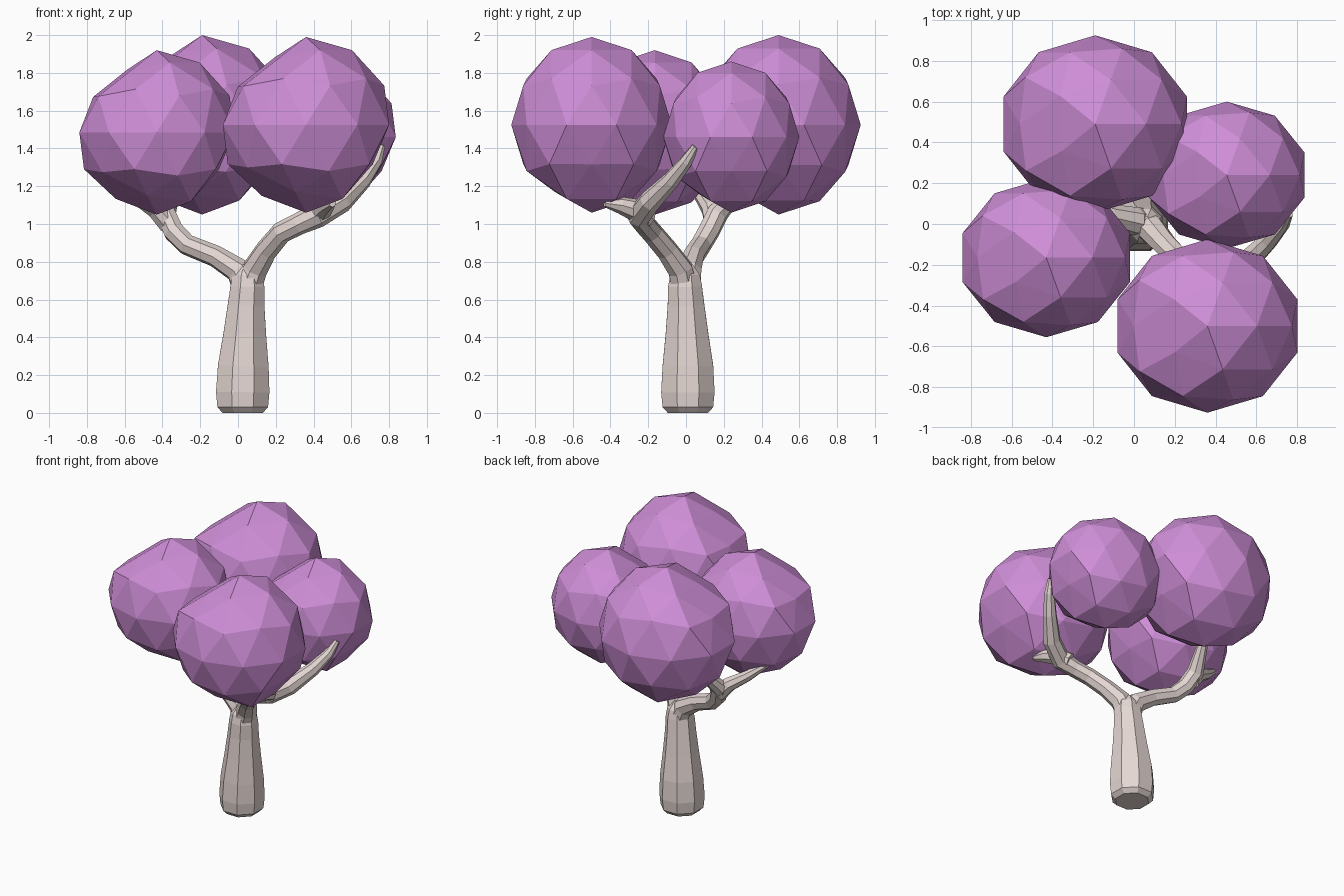
import bpy, bmesh, math
from mathutils import Vector

if "Cube" in bpy.data.objects:
    bpy.data.objects.remove(bpy.data.objects["Cube"])


def material(name, rgb):
    m = bpy.data.materials.new(name)
    m.diffuse_color = (*rgb, 1)
    m.use_nodes = True
    m.node_tree.nodes["Principled BSDF"].inputs["Base Color"].default_value = m.diffuse_color
    return m


BARK = material("bark", (0.78, 0.68, 0.65))
LEAF = material("leaves", (0.62, 0.27, 0.68))


def tube(name, path, sides=8):
    """Sweep a faceted ring along (x, y, z, radius) points."""
    pts = [Vector(p[:3]) for p in path]
    bm = bmesh.new()
    rings, side = [], Vector((math.cos(math.pi / 8), math.sin(math.pi / 8), 0))
    for i, p in enumerate(pts):
        a = (p - pts[i - 1]).normalized() if i else Vector()
        b = (pts[i + 1] - p).normalized() if i < len(pts) - 1 else Vector()
        t = (a + b).normalized()
        side = (side - t * side.dot(t)).normalized()
        up = t.cross(side)
        ring = []
        for k in range(sides):
            ang = 2 * math.pi * k / sides
            ring.append(bm.verts.new(
                p + path[i][3] * (side * math.cos(ang) + up * math.sin(ang))))
        rings.append(ring)
    for r0, r1 in zip(rings, rings[1:]):
        for k in range(sides):
            n = (k + 1) % sides
            bm.faces.new((r0[k], r0[n], r1[n], r1[k]))
    bm.faces.new(rings[0][::-1])
    bm.faces.new(rings[-1])
    bmesh.ops.recalc_face_normals(bm, faces=bm.faces)
    me = bpy.data.meshes.new(name)
    bm.to_mesh(me)
    bm.free()
    me.materials.append(BARK)
    ob = bpy.data.objects.new(name, me)
    bpy.context.collection.objects.link(ob)


# Planes that flatten the upper left shoulder, lower front left and lower right
FLATS = [(Vector((-0.59, -0.06, 0.8)).normalized(), 0.81),
         (Vector((-0.40, -0.40, -0.82)).normalized(), 0.86),
         (Vector((0.75, 0.0, -0.66)).normalized(), 0.87)]


def leaf_clump(name, centre, radii):
    """Icosphere with flattened patches."""
    bpy.ops.mesh.primitive_ico_sphere_add(subdivisions=2, radius=1)
    ob = bpy.context.object
    ob.name = name
    for v in ob.data.vertices:
        for n, limit in FLATS:
            over = v.co.dot(n) - limit
            if over > 0:
                v.co -= n * over
        v.co = Vector([c + r * q for c, r, q in zip(centre, radii, v.co)])
    ob.data.materials.append(LEAF)


# Trunk, flared at the foot
tube("trunk", [(0.025, 0.01, 0, 0.115), (0.025, 0.01, 0.03, 0.145),
               (0.025, 0.01, 0.11, 0.153), (0.028, 0.01, 0.25, 0.145),
               (0.036, 0.005, 0.42, 0.122), (0.043, 0, 0.57, 0.105),
               (0.05, -0.005, 0.67, 0.097), (0.05, -0.005, 0.73, 0.085),
               (0.05, -0.005, 0.785, 0.045)])

# Left bough and its two twigs
tube("left_branch", [(0.06, 0, 0.62, 0.078), (0.0, 0.015, 0.755, 0.07),
                     (-0.12, 0.04, 0.83, 0.058), (-0.27, 0.08, 0.89, 0.056),
                     (-0.34, 0.12, 0.96, 0.058), (-0.385, 0.17, 1.06, 0.058),
                     (-0.34, 0.30, 1.2, 0.035)])
tube("left_twig", [(-0.37, 0.15, 1.0, 0.055), (-0.44, 0.13, 1.08, 0.05),
                   (-0.55, 0.08, 1.15, 0.038), (-0.68, 0.02, 1.25, 0.018)])

# Right bough and its two twigs
tube("right_branch", [(0.04, 0, 0.62, 0.078), (0.09, -0.03, 0.76, 0.07),
                      (0.15, -0.10, 0.86, 0.06), (0.23, -0.18, 0.955, 0.058),
                      (0.32, -0.22, 1.0, 0.058), (0.42, -0.25, 1.045, 0.066),
                      (0.55, -0.19, 1.12, 0.06), (0.66, -0.08, 1.23, 0.047),
                      (0.73, 0.0, 1.33, 0.035), (0.76, 0.05, 1.41, 0.02)])
tube("right_twig", [(0.38, -0.20, 1.03, 0.055), (0.44, -0.27, 1.075, 0.06),
                    (0.47, -0.35, 1.10, 0.045), (0.50, -0.43, 1.11, 0.02)])

# Leaf clumps
leaf_clump("front_left_leaves", (-0.43, -0.165, 1.485), (0.431, 0.39, 0.435))
leaf_clump("front_right_leaves", (0.36, -0.50, 1.525), (0.463, 0.425, 0.465))
leaf_clump("back_left_leaves", (-0.19, 0.49, 1.525), (0.473, 0.435, 0.475))
leaf_clump("back_right_leaves", (0.455, 0.24, 1.46), (0.40, 0.36, 0.40))
